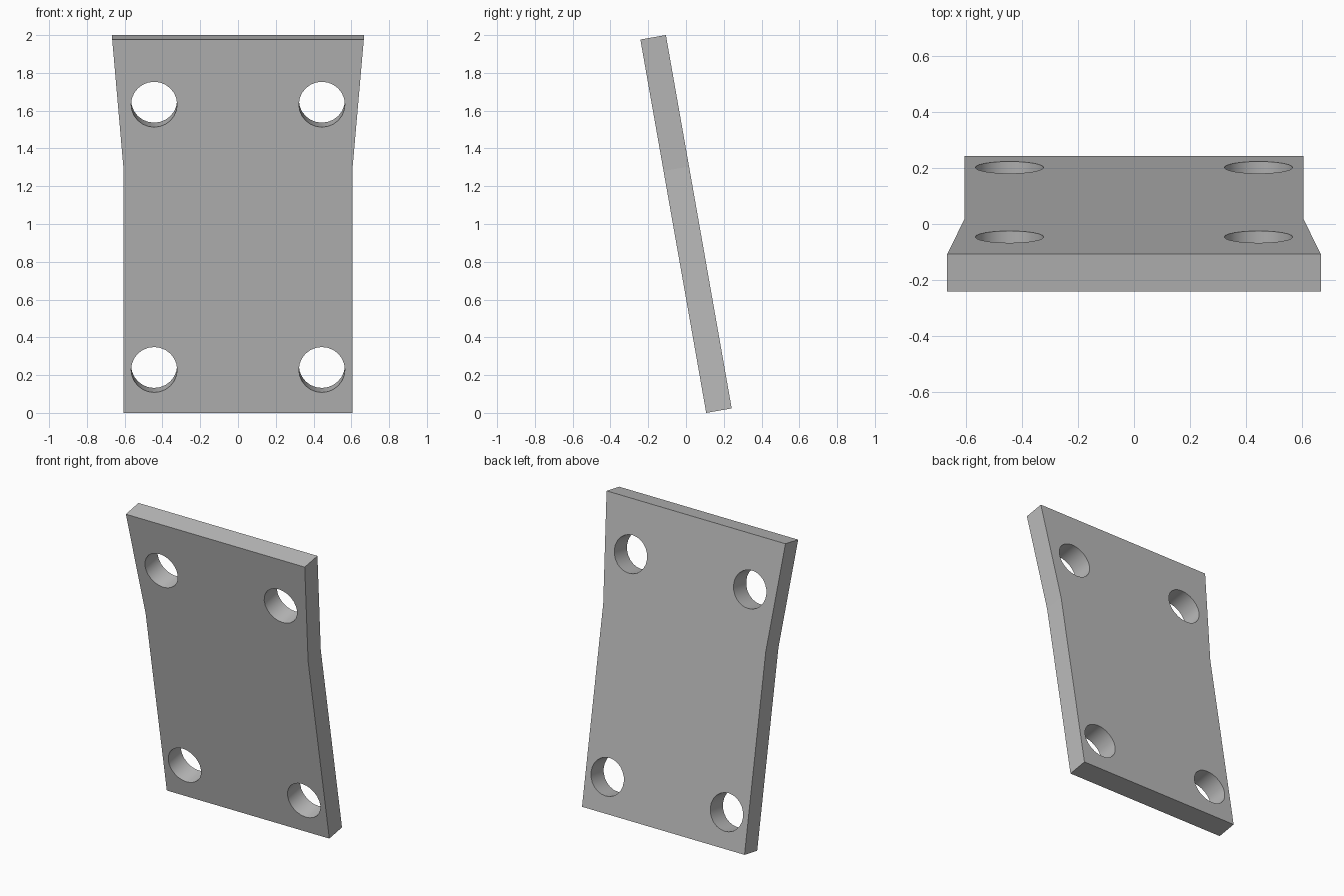
import bpy
import bmesh
import math
from mathutils import Matrix

cube = bpy.data.objects.get("Cube")
if cube:
    bpy.data.objects.remove(cube, do_unlink=True)

LENGTH, THICK = 2.007, 0.137
TILT = math.radians(10)
HOLE_X, HOLE_R = 0.444, 0.122
HOLE_HEIGHTS = (0.232, 1.658)

# Places plate space (x across, y through, z along) into the leaning pose
lean = Matrix.Translation((0, 0.107, 0)) @ Matrix.Rotation(TILT, 4, 'X')

grey = bpy.data.materials.new("plain grey")
grey.use_nodes = True
colour = (0.5, 0.5, 0.5, 1)
grey.diffuse_color = colour
grey.node_tree.nodes["Principled BSDF"].inputs["Base Color"].default_value = colour


def make_object(name, bm):
    bmesh.ops.recalc_face_normals(bm, faces=bm.faces)
    mesh = bpy.data.meshes.new(name)
    bm.to_mesh(mesh)
    bm.free()
    mesh.materials.append(grey)
    obj = bpy.data.objects.new(name, mesh)
    bpy.context.collection.objects.link(obj)
    obj.matrix_world = lean
    return obj


# Plate: straight sides that flare out towards the top
right_side = [(0.605, 0), (0.605, 1.30), (0.666, LENGTH)]
outline = right_side + [(-x, z) for x, z in reversed(right_side)]
bm = bmesh.new()
face = bm.faces.new([bm.verts.new((x, 0, z)) for x, z in outline])
extruded = bmesh.ops.extrude_face_region(bm, geom=[face], use_keep_orig=True)
moved = [v for v in extruded["geom"] if isinstance(v, bmesh.types.BMVert)]
bmesh.ops.translate(bm, verts=moved, vec=(0, THICK, 0))
plate = make_object("mounting_plate", bm)

# Four bolt holes bored square to the plate
bm = bmesh.new()
for side in (-1, 1):
    for height in HOLE_HEIGHTS:
        place = (Matrix.Translation((side * HOLE_X, THICK / 2, height))
                 @ Matrix.Rotation(math.pi / 2, 4, 'X'))
        bmesh.ops.create_cone(bm, cap_ends=True, segments=24, radius1=HOLE_R,
                              radius2=HOLE_R, depth=THICK * 3, matrix=place)
for f in bm.faces:
    f.smooth = len(f.verts) == 4
cutter = make_object("hole_cutter", bm)
cutter.hide_render = True
cutter.hide_set(True)

bore = plate.modifiers.new("bolt holes", 'BOOLEAN')
bore.operation = 'DIFFERENCE'
bore.solver = 'EXACT'
bore.object = cutter

# Bake the holes into the plate and drop the cutter
bpy.context.view_layer.update()
bpy.context.view_layer.objects.active = plate
plate.select_set(True)
bpy.ops.object.modifier_apply(modifier=bore.name)
bpy.data.objects.remove(cutter, do_unlink=True)
